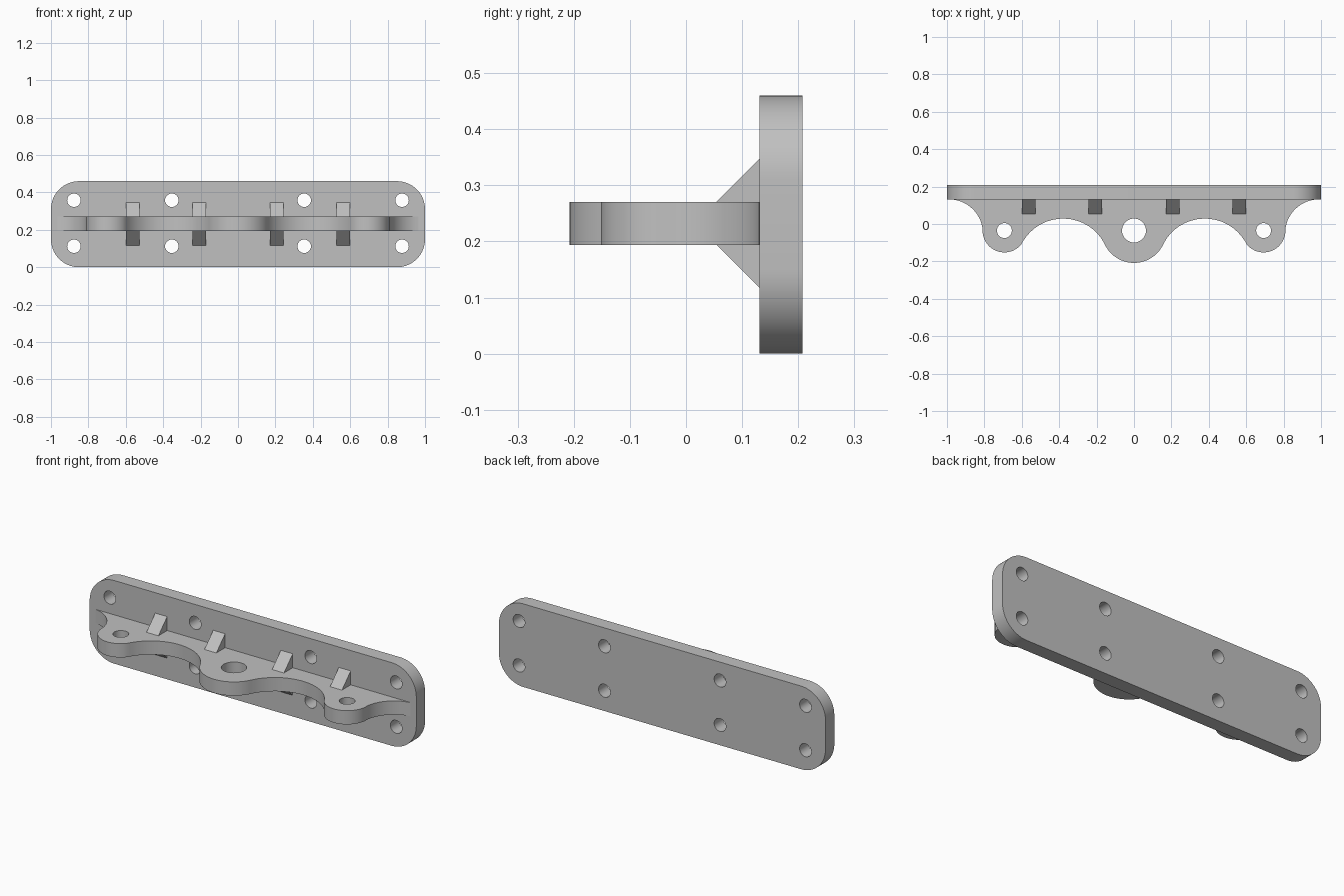
import bpy, bmesh
from math import atan2, cos, sin, pi, radians, tau
from mathutils import Matrix

cube = bpy.data.objects.get("Cube")
if cube:
    bpy.data.objects.remove(cube, do_unlink=True)

GREY = (0.53, 0.53, 0.53, 1.0)
grey = bpy.data.materials.new("plain grey")
grey.use_nodes = True
grey.diffuse_color = GREY
grey.node_tree.nodes["Principled BSDF"].inputs["Base Color"].default_value = GREY


def arc(cx, cy, r, start, end, steps=16):
    angles = [start + (end - start) * i / steps for i in range(steps + 1)]
    return [(cx + r * cos(a), cy + r * sin(a)) for a in angles]


def circle(cx, cy, r, steps=32):
    return arc(cx, cy, r, 0, tau, steps)[:-1]


def extruded(name, loops, depth, matrix):
    """Fill an outline with holes, extrude it along local z, then place it."""
    bm = bmesh.new()
    edges = []
    for loop in loops:
        verts = [bm.verts.new((x, y, 0)) for x, y in loop]
        edges += [bm.edges.new((a, b)) for a, b in zip(verts, verts[1:] + verts[:1])]
    bmesh.ops.triangle_fill(bm, edges=edges, use_beauty=True, normal=(0, 0, 1))
    grown = bmesh.ops.extrude_face_region(bm, geom=bm.faces[:], use_keep_orig=True)
    top = [v for v in grown["geom"] if isinstance(v, bmesh.types.BMVert)]
    bmesh.ops.translate(bm, verts=top, vec=(0, 0, depth))
    bmesh.ops.transform(bm, matrix=matrix, verts=bm.verts[:])
    bmesh.ops.recalc_face_normals(bm, faces=bm.faces[:])
    mesh = bpy.data.meshes.new(name)
    bm.to_mesh(mesh)
    bm.free()
    mesh.materials.append(grey)
    obj = bpy.data.objects.new(name, mesh)
    bpy.context.collection.objects.link(obj)
    bpy.ops.object.select_all(action="DESELECT")
    obj.select_set(True)
    bpy.context.view_layer.objects.active = obj
    bpy.ops.object.shade_smooth_by_angle(angle=radians(30))
    return obj


# Mounting plate: rounded rectangle with eight bolt holes, standing upright
HEIGHT, CORNER = 0.46, 0.15
FRONT, BACK = 0.131, 0.208
outline = []
for i, (sx, sz) in enumerate([(1, 1), (-1, 1), (-1, -1), (1, -1)]):
    outline += arc(sx * (1 - CORNER), HEIGHT / 2 + sz * (HEIGHT / 2 - CORNER),
                   CORNER, i * pi / 2, (i + 1) * pi / 2)
bolt_holes = [circle(x, z, 0.036) for x in (-0.877, -0.354, 0.354, 0.877)
              for z in (0.112, 0.358)]
upright = Matrix.Translation((0, BACK, 0)) @ Matrix.Rotation(pi / 2, 4, "X")
extruded("mounting_plate", [outline, *bolt_holes], BACK - FRONT, upright)

# Shelf: chain of tangent circles, alternately bulging and scooped, mirrored in x
LOW, HIGH = 0.194, 0.27
chain = [(0, -0.035, 0.173), (0.379, -0.221, 0.25),
         (0.693, -0.035, 0.117), (0.99, -0.05, 0.182)]
half = []
for i, (cx, cy, r) in enumerate(chain):
    start, end = -pi / 2, radians(98)
    if i > 0:
        start = atan2(chain[i - 1][1] - cy, chain[i - 1][0] - cx)
    if i < len(chain) - 1:
        end = atan2(chain[i + 1][1] - cy, chain[i + 1][0] - cx)
    if i % 2 == 0:
        end += tau if end < start else 0
    else:
        start += tau if start < end else 0
    half += arc(cx, cy, r, start, end)[(1 if i else 0):]
half.append((half[-1][0], FRONT + 0.01))
shelf = half + [(-x, y) for x, y in reversed(half[1:])]
pin_holes = [circle(0, -0.035, 0.064), circle(-0.693, -0.035, 0.04),
             circle(0.693, -0.035, 0.04)]
extruded("scalloped_shelf", [shelf, *pin_holes], HIGH - LOW,
         Matrix.Translation((0, 0, LOW)))

# Gussets: triangular braces above and below the shelf
WIDTH, REACH = 0.073, 0.077
for x in (-0.562, -0.207, 0.207, 0.562):
    for label, base, way in (("upper", HIGH, 1), ("lower", LOW, -1)):
        triangle = [(FRONT - REACH, base), (FRONT, base), (FRONT, base + way * REACH)]
        # local x, y, z become world y, z, x
        turn = Matrix(((0, 0, 1, x - WIDTH / 2), (1, 0, 0, 0),
                       (0, 1, 0, 0), (0, 0, 0, 1)))
        extruded(label + "_gusset", [triangle], WIDTH, turn)
